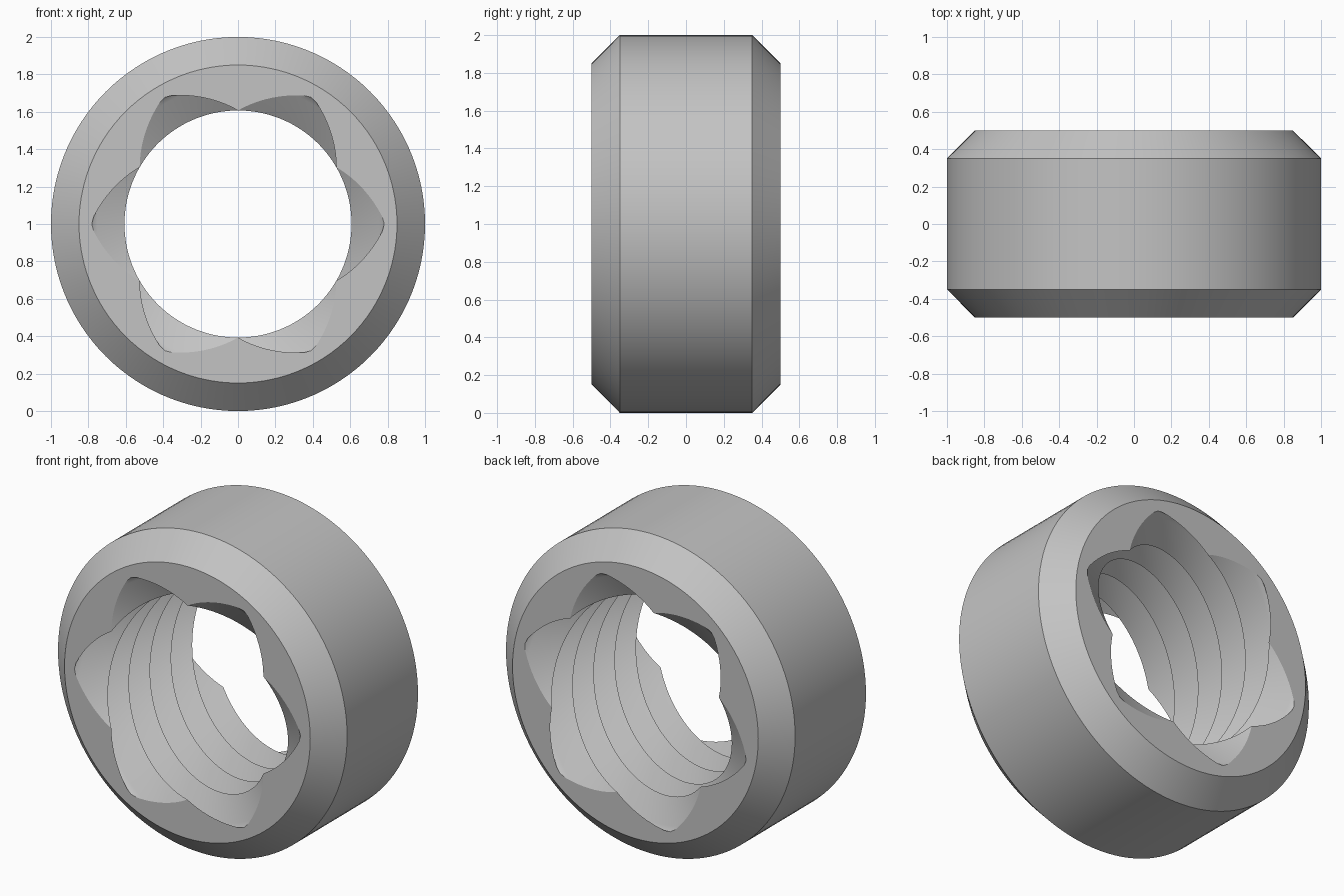
import bpy, bmesh, math

cube = bpy.data.objects.get("Cube")
if cube:
    bpy.data.objects.remove(cube, do_unlink=True)

SEGMENTS = 120      # points around each ring
STEPS = 144         # rings along the threaded bore
STARTS = 6          # helical grooves
TWIST = -288        # degrees turned from front to back
BORE, ROOT = 0.607, 0.782
HALF = 0.5


def groove_radius(angle):
    """V-shaped groove with a softly rounded root, repeated for every start."""
    pitch = 360 / STARTS
    offset = abs((angle + pitch / 2) % pitch - pitch / 2)
    slope = BORE + (pitch / 2 - offset) * 0.0061
    return min(slope, ROOT - 0.0015 * offset)


# Rings as (y, turn, radius function): threaded bore, then chamfered outside
rings = [(-HALF + i / STEPS, TWIST * i / STEPS, groove_radius)
         for i in range(STEPS + 1)]
for y, radius in ((0.5, 0.85), (0.35, 1.0), (-0.35, 1.0), (-0.5, 0.85)):
    rings.append((y, TWIST, lambda angle, radius=radius: radius))

bm = bmesh.new()
rows = []
for y, turn, radius in rings:
    row = []
    for k in range(SEGMENTS):
        angle = 360 * k / SEGMENTS
        r, t = radius(angle), math.radians(angle + turn)
        row.append(bm.verts.new((r * math.cos(t), y, 1 + r * math.sin(t))))
    rows.append(row)

# Close the loop, lining the untwisted front bore up with the front rim
shift = round(TWIST * SEGMENTS / 360)
rows.append([rows[0][(k + shift) % SEGMENTS] for k in range(SEGMENTS)])
for a, b in zip(rows, rows[1:]):
    for k in range(SEGMENTS):
        n = (k + 1) % SEGMENTS
        bm.faces.new((a[k], a[n], b[n], b[k]))
bmesh.ops.recalc_face_normals(bm, faces=bm.faces)

mesh = bpy.data.meshes.new("threaded_ring")
bm.to_mesh(mesh)
bm.free()
ring = bpy.data.objects.new("threaded_ring", mesh)
bpy.context.collection.objects.link(ring)

# Plain grey metal
grey = bpy.data.materials.new("grey")
grey.use_nodes = True
colour = (0.55, 0.55, 0.55, 1)
grey.diffuse_color = colour
grey.node_tree.nodes["Principled BSDF"].inputs["Base Color"].default_value = colour
mesh.materials.append(grey)

bpy.ops.object.select_all(action='DESELECT')
ring.select_set(True)
bpy.context.view_layer.objects.active = ring
bpy.ops.object.shade_smooth_by_angle(angle=math.radians(30))
